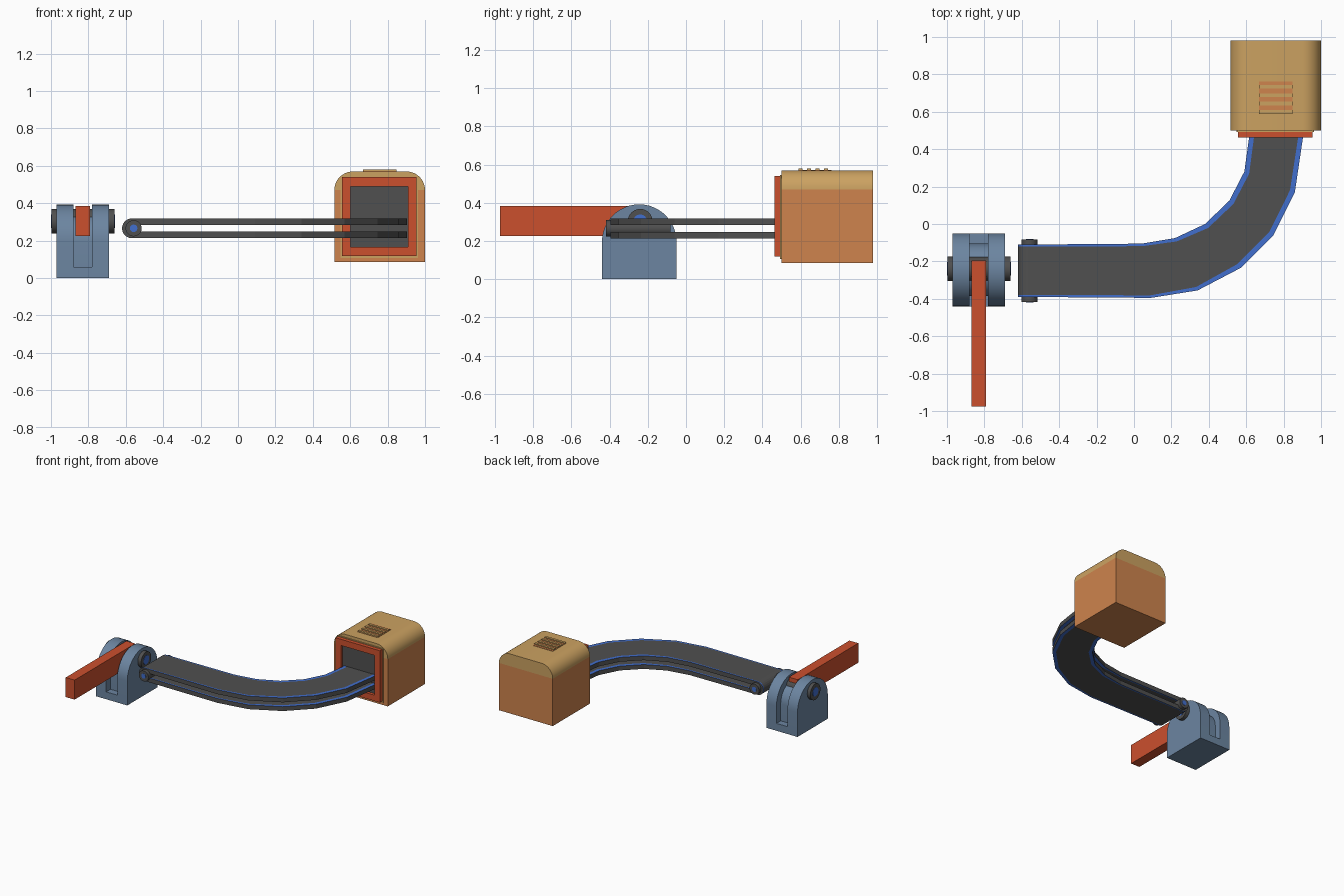
import bpy, bmesh, math
from mathutils import Vector

if "Cube" in bpy.data.objects:
    bpy.data.objects.remove(bpy.data.objects["Cube"])


def material(name, rgb):
    m = bpy.data.materials.new(name)
    m.diffuse_color = (*rgb, 1)
    m.use_nodes = True
    m.node_tree.nodes["Principled BSDF"].inputs["Base Color"].default_value = m.diffuse_color
    return m


SLATE = material("slate blue", (0.15, 0.235, 0.355))
GREY = material("dark grey", (0.08, 0.08, 0.08))
RED = material("red", (0.60, 0.08, 0.027))
ORANGE = material("orange", (0.62, 0.23, 0.075))
TAN = material("tan", (0.60, 0.36, 0.12))
BLUE = material("blue", (0.053, 0.156, 0.61))


def finish(name, bm, *mats, smooth=False):
    bmesh.ops.recalc_face_normals(bm, faces=bm.faces)
    me = bpy.data.meshes.new(name)
    bm.to_mesh(me)
    bm.free()
    for m in mats:
        me.materials.append(m)
    ob = bpy.data.objects.new(name, me)
    bpy.context.collection.objects.link(ob)
    if smooth:
        bpy.context.view_layer.objects.active = ob
        ob.select_set(True)
        bpy.ops.object.shade_smooth_by_angle(angle=math.radians(35))
        ob.select_set(False)
    return ob


def prism(name, pts, offset, mat, smooth=False):
    """Extrude a closed outline of 3D points along offset."""
    bm = bmesh.new()
    f = bm.faces.new([bm.verts.new(p) for p in pts])
    r = bmesh.ops.extrude_face_region(bm, geom=[f])
    verts = [v for v in r["geom"] if isinstance(v, bmesh.types.BMVert)]
    bmesh.ops.translate(bm, verts=verts, vec=offset)
    return finish(name, bm, mat, smooth=smooth)


def box(name, x, y, z, mat):
    pts = [(x[0], y[0], z[0]), (x[1], y[0], z[0]), (x[1], y[1], z[0]), (x[0], y[1], z[0])]
    return prism(name, pts, (0, 0, z[1] - z[0]), mat)


def cylinder(name, a, b, r, mat, n=32):
    a, b = Vector(a), Vector(b)
    bm = bmesh.new()
    bmesh.ops.create_cone(bm, cap_ends=True, segments=n, radius1=r, radius2=r, depth=(b - a).length)
    bm.transform((b - a).to_track_quat("Z", "Y").to_matrix().to_4x4())
    bmesh.ops.translate(bm, verts=bm.verts, vec=(a + b) / 2)
    return finish(name, bm, mat, smooth=True)


def arc(cx, cy, r, a0, a1, n):
    return [(cx + r * math.cos(math.radians(a0 + (a1 - a0) * i / n)),
             cy + r * math.sin(math.radians(a0 + (a1 - a0) * i / n))) for i in range(n + 1)]


# Hinge bracket: two arched cheeks on a base with a smaller arched web between
def arch(name, x0, x1, r, z0):
    out = [(-0.245 - r, z0), (-0.245 + r, z0)] + arc(-0.245, 0.197, r, 0, 180, 24)
    prism(name, [(x0, y, z) for y, z in out], (x1 - x0, 0, 0), SLATE, True)


arch("bracket_cheek_left", -0.97, -0.88, 0.195, 0)
arch("bracket_cheek_right", -0.78, -0.69, 0.195, 0)
arch("bracket_web", -0.88, -0.78, 0.14, 0.06)
box("bracket_base", (-0.88, -0.78), (-0.44, -0.05), (0, 0.06), SLATE)

# Hinge pin with coloured end discs, and the lever
cylinder("hinge_pin", (-0.998, -0.24, 0.303), (-0.66, -0.24, 0.303), 0.065, GREY)
cylinder("hinge_pin_core", (-1.0, -0.24, 0.303), (-0.658, -0.24, 0.303), 0.036, BLUE)
box("lever", (-0.87, -0.79), (-0.975, -0.195), (0.225, 0.384), RED)

# Conveyor belt: curved loop, wrapped round a roller at its free end
ZC, RO, RI, X0 = 0.266, 0.053, 0.018, -0.567
inner = [(X0, -0.11), (0.04, -0.105), (0.22, -0.075), (0.38, 0.0),
         (0.51, 0.125), (0.59, 0.28), (0.615, 0.46), (0.615, 0.498)]
outer = [(X0, -0.39), (0.09, -0.395), (0.34, -0.355), (0.57, -0.235),
         (0.745, -0.06), (0.86, 0.17), (0.903, 0.46), (0.905, 0.498)]
strip = [0.01, 0.014, 0.02, 0.027, 0.028, 0.028, 0.026, 0.026]


def belt_rows(r):
    path = list(zip(inner, outer, strip))
    rows = [(a, b, ZC - r, w) for a, b, w in reversed(path)]
    for i in range(1, 12):
        t = math.pi * i / 12
        x = X0 - r * math.sin(t)
        rows.append(((x, -0.11), (x, -0.39), ZC - r * math.cos(t), 0.01))
    return rows + [(a, b, ZC + r, w) for a, b, w in path]


bm = bmesh.new()
skins = []
for r in (RO, RI):
    skin = []
    for a, b, z, w in belt_rows(r):
        a, b = Vector((*a, z)), Vector((*b, z))
        d = (b - a).normalized() * w
        skin.append([bm.verts.new(p) for p in (a, a + d, b - d, b)])
    skins.append(skin)
for skin in skins:
    for p, q in zip(skin, skin[1:]):
        for k in range(3):
            f = bm.faces.new((p[k], p[k + 1], q[k + 1], q[k]))
            f.material_index = 0 if k == 1 else 1
for i in range(len(skins[0]) - 1):
    for k in (0, 3):
        bm.faces.new((skins[0][i][k], skins[0][i + 1][k], skins[1][i + 1][k], skins[1][i][k]))
for i in (0, -1):
    for k in range(3):
        bm.faces.new((skins[0][i][k], skins[0][i][k + 1], skins[1][i][k + 1], skins[1][i][k]))
finish("conveyor_belt", bm, GREY, BLUE)

# End roller
cylinder("belt_roller", (-0.558, -0.418, ZC), (-0.558, -0.082, ZC), 0.043, GREY)
cylinder("belt_roller_core", (-0.558, -0.42, ZC), (-0.558, -0.08, ZC), 0.02, BLUE)

# Housing: square body with a rounded lid
box("housing_body", (0.515, 1.0), (0.50, 0.98), (0.085, 0.47), ORANGE)
lid = [(0.515, 0.47), (1.0, 0.47)] + arc(0.90, 0.47, 0.10, 0, 90, 10)[1:] + arc(0.615, 0.47, 0.10, 90, 180, 10)[:-1]
prism("housing_lid", [(x, 0.50, z) for x, z in lid], (0, 0.48, 0), TAN, True)

# Mouth of the housing: trim plate, dark panel and red frame
box("mouth_trim", (0.547, 0.963), (0.493, 0.501), (0.106, 0.546), TAN)
box("mouth_panel", (0.59, 0.92), (0.488, 0.499), (0.15, 0.50), GREY)
for name, x, z in (("left", (0.555, 0.602), (0.118, 0.54)), ("right", (0.908, 0.955), (0.118, 0.54)),
                   ("bottom", (0.602, 0.908), (0.118, 0.165)), ("top", (0.602, 0.908), (0.49, 0.54))):
    box("mouth_frame_" + name, x, (0.463, 0.50), z, RED)

# Roof vent: orange plate with raised slats
box("vent_plate", (0.667, 0.847), (0.588, 0.763), (0.566, 0.573), ORANGE)
for i in range(4):
    y = 0.599 + i * 0.045
    box(f"vent_slat_{i + 1}", (0.667, 0.847), (y - 0.01, y + 0.01), (0.566, 0.58), TAN)
